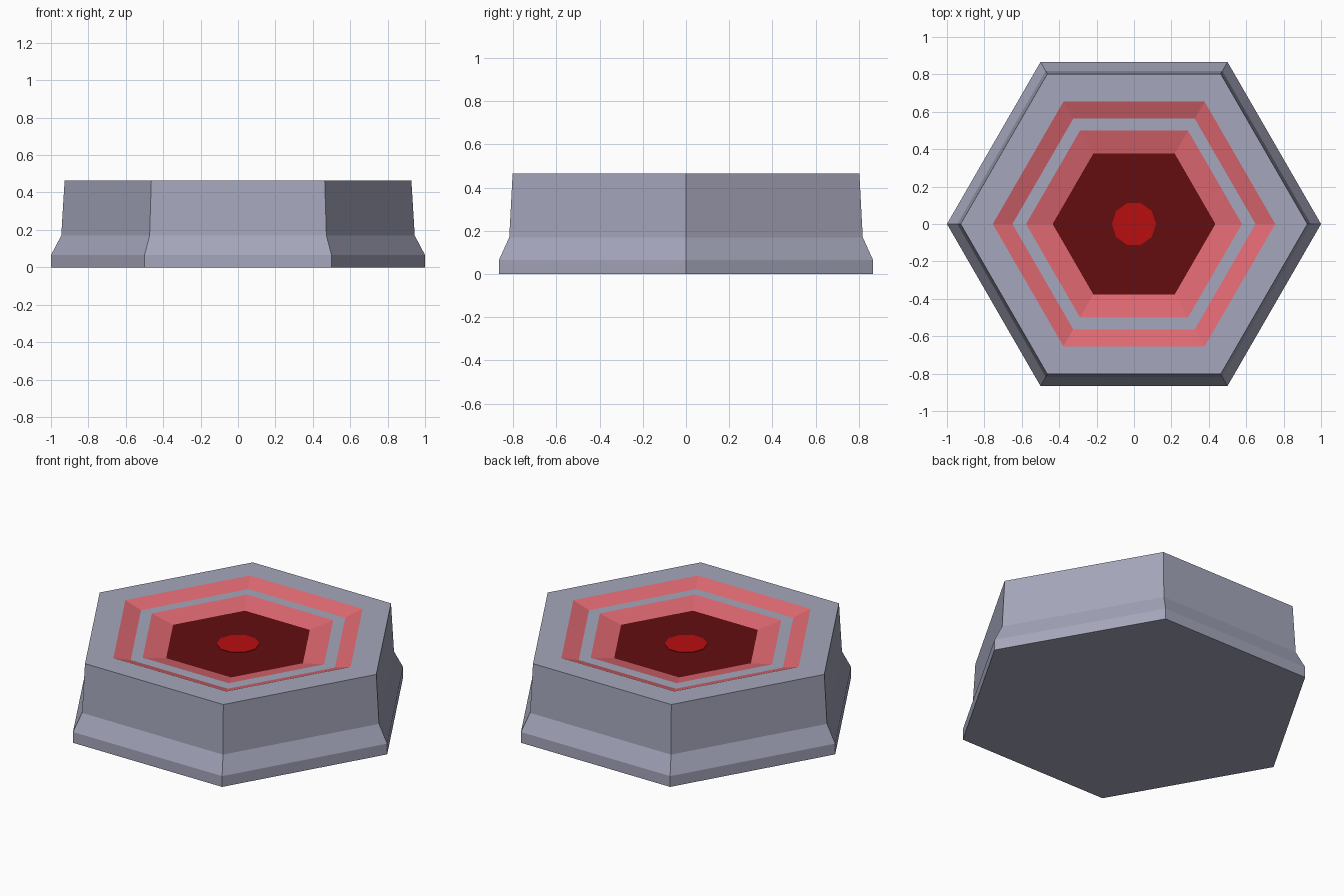
import bpy, bmesh, math

if "Cube" in bpy.data.objects:
    bpy.data.objects.remove(bpy.data.objects["Cube"])


def material(name, rgb):
    m = bpy.data.materials.new(name)
    m.diffuse_color = (*rgb, 1.0)
    m.use_nodes = True
    m.node_tree.nodes["Principled BSDF"].inputs["Base Color"].default_value = m.diffuse_color
    return m


grey = material("cool grey", (0.376, 0.381, 0.497))
coral = material("coral red", (0.745, 0.141, 0.168))
maroon = material("dark maroon", (0.127, 0.004, 0.005))
red = material("deep red", (0.479, 0.0044, 0.005))


def stacked_rings(name, sides, profile, mats):
    """Sweep (radius, height, material index of the band after it) round z, capping both ends."""
    bm = bmesh.new()
    rings = [[bm.verts.new((r * math.cos(i * math.tau / sides),
                            r * math.sin(i * math.tau / sides), z))
              for i in range(sides)] for r, z, _ in profile]
    bm.faces.new(rings[0][::-1])
    for a, b, (_, _, mat) in zip(rings, rings[1:], profile):
        for i in range(sides):
            j = (i + 1) % sides
            bm.faces.new((a[i], a[j], b[j], b[i])).material_index = mat
    bm.faces.new(rings[-1]).material_index = profile[-1][2]
    me = bpy.data.meshes.new(name)
    bm.to_mesh(me)
    bm.free()
    for m in mats:
        me.materials.append(m)
    ob = bpy.data.objects.new(name, me)
    bpy.context.collection.objects.link(ob)
    return ob


# Hexagonal pedestal: flared foot, tapered wall, stepped dish in the top
stacked_rings("hexagonal_pedestal", 6, [
    (1.0, 0.0, 0), (1.0, 0.065, 0), (0.945, 0.17, 0),   # foot and flare
    (0.927, 0.465, 0),                                  # wall top, flat rim
    (0.755, 0.465, 1), (0.65, 0.432, 0),                # outer red slope, grey step
    (0.577, 0.432, 1), (0.435, 0.401, 2),               # inner red slope, dark floor
], [grey, coral, maroon])

# Red spot in the middle of the floor
stacked_rings("centre_spot", 10, [(0.118, 0.401, 0), (0.118, 0.404, 0)], [red])
